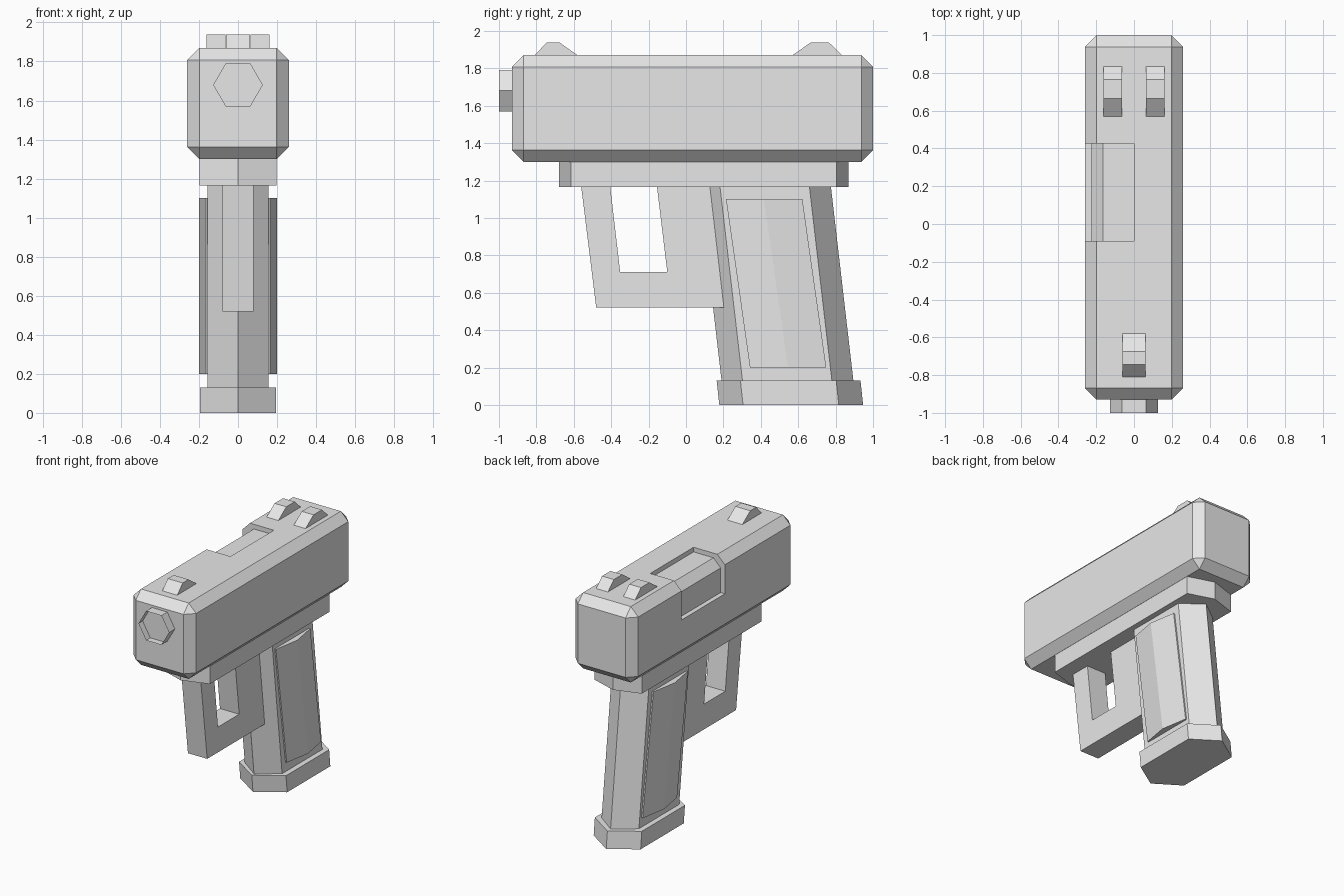
import bpy, bmesh
from math import cos, sin, pi

cube = bpy.data.objects.get("Cube")
if cube:
    bpy.data.objects.remove(cube, do_unlink=True)

grey = bpy.data.materials.new("plain grey")
grey.use_nodes = True
grey.diffuse_color = (0.8, 0.8, 0.8, 1)
grey.node_tree.nodes["Principled BSDF"].inputs["Base Color"].default_value = (0.8, 0.8, 0.8, 1)


def finish(name, bm):
    bmesh.ops.recalc_face_normals(bm, faces=bm.faces[:])
    mesh = bpy.data.meshes.new(name)
    bm.to_mesh(mesh)
    bm.free()
    mesh.materials.append(grey)
    obj = bpy.data.objects.new(name, mesh)
    bpy.context.collection.objects.link(obj)
    return obj


def loft(start, end):
    """Closed solid between two matching loops of points."""
    bm = bmesh.new()
    a = [bm.verts.new(p) for p in start]
    b = [bm.verts.new(p) for p in end]
    bm.faces.new(a)
    cap = bm.faces.new(b)
    for i in range(len(a)):
        j = (i + 1) % len(a)
        bm.faces.new((a[i], a[j], b[j], b[i]))
    return bm, cap


def side_profile(name, points, x0, x1):
    """Side outline (y, z) extruded across x."""
    return finish(name, loft([(x0, y, z) for y, z in points],
                             [(x1, y, z) for y, z in points])[0])


def pointed_block(name, half, ys, z0, z1, lean=0):
    """Block with pointed front and back ends, leaning forward as it rises."""
    tip, front, back, tail = ys
    plan = [(0, tip), (half, front), (half, back), (0, tail), (-half, back), (-half, front)]
    return finish(name, loft([(x, y, z0) for x, y in plan],
                             [(x, y - lean, z1) for x, y in plan])[0])


# Slide: chamfered box
bm = bmesh.new()
bmesh.ops.create_cube(bm, size=1)
for v in bm.verts:
    v.co = (v.co.x * 0.52, v.co.y * 1.93 + 0.035, v.co.z * 0.57 + 1.585)
bmesh.ops.bevel(bm, geom=bm.edges[:], offset=0.062, segments=1, affect='EDGES')
slide = finish("slide", bm)

# Ejection port: shallow recess following the chamfer
recess = [(0, 1.835), (-0.165, 1.835), (-0.225, 1.775), (-0.225, 1.59),
          (-0.4, 1.59), (-0.4, 2), (0, 2)]
cutter = finish("port_cutter", loft([(x, -0.09, z) for x, z in recess],
                                    [(x, 0.425, z) for x, z in recess])[0])
cutter.hide_render = True
cut = slide.modifiers.new("port", 'BOOLEAN')
cut.operation = 'DIFFERENCE'
cut.solver = 'EXACT'
cut.object = cutter
bpy.context.view_layer.update()
cut_mesh = bpy.data.meshes.new_from_object(
    slide.evaluated_get(bpy.context.evaluated_depsgraph_get()))
slide.modifiers.clear()
slide.data = cut_mesh
bpy.data.objects.remove(cutter, do_unlink=True)

# Muzzle: hexagonal stub with a recessed bore
hexagon = [(0.127 * cos(i * pi / 3), 1.68 + 0.127 * sin(i * pi / 3)) for i in range(6)]
bm, cap = loft([(x, -0.9, z) for x, z in hexagon], [(x, -1, z) for x, z in hexagon])
bmesh.ops.inset_region(bm, faces=[cap], thickness=0.024)
bore = bmesh.ops.extrude_discrete_faces(bm, faces=[cap])["faces"][0]
for v in bore.verts:
    v.co.y += 0.05
finish("muzzle", bm)

# Sights
front_sight = [(-0.81, 1.86), (-0.81, 1.87), (-0.745, 1.937), (-0.675, 1.937), (-0.58, 1.87), (-0.58, 1.86)]
rear_sight = [(0.57, 1.86), (0.57, 1.87), (0.665, 1.937), (0.765, 1.937), (0.835, 1.87), (0.835, 1.86)]
side_profile("front_sight", front_sight, -0.062, 0.062)
side_profile("rear_sight_left", rear_sight, 0.064, 0.162)
side_profile("rear_sight_right", rear_sight, -0.162, -0.064)

# Frame, grip and base
pointed_block("frame_rail", 0.197, (-0.68, -0.615, 0.805, 0.868), 1.165, 1.3)
pointed_block("grip", 0.155, (0.19, 0.302, 0.78, 0.895), 0.13, 1.165, 0.12)
pointed_block("grip_base", 0.195, (0.178, 0.305, 0.817, 0.947), 0, 0.13, 0.014)

# Trigger guard and trigger, both running into the grip
side_profile("trigger_guard", [(-0.56, 1.165), (-0.48, 0.52), (0.26, 0.52), (0.24, 0.71),
                               (-0.352, 0.71), (-0.405, 1.165)], -0.08, 0.08)
side_profile("trigger", [(-0.155, 1.165), (-0.1, 0.71), (0.24, 0.71), (0.19, 1.165)], -0.08, 0.08)

# Ridged grip panels
for side, name in ((1, "left"), (-1, "right")):
    plan = [(0.15, 0.342), (0.165, 0.342), (0.2, 0.545), (0.165, 0.75), (0.15, 0.75)]
    finish("grip_panel_" + name, loft([(side * x, y, 0.2) for x, y in plan],
                                      [(side * x, y - 0.128, 1.1) for x, y in plan])[0])
